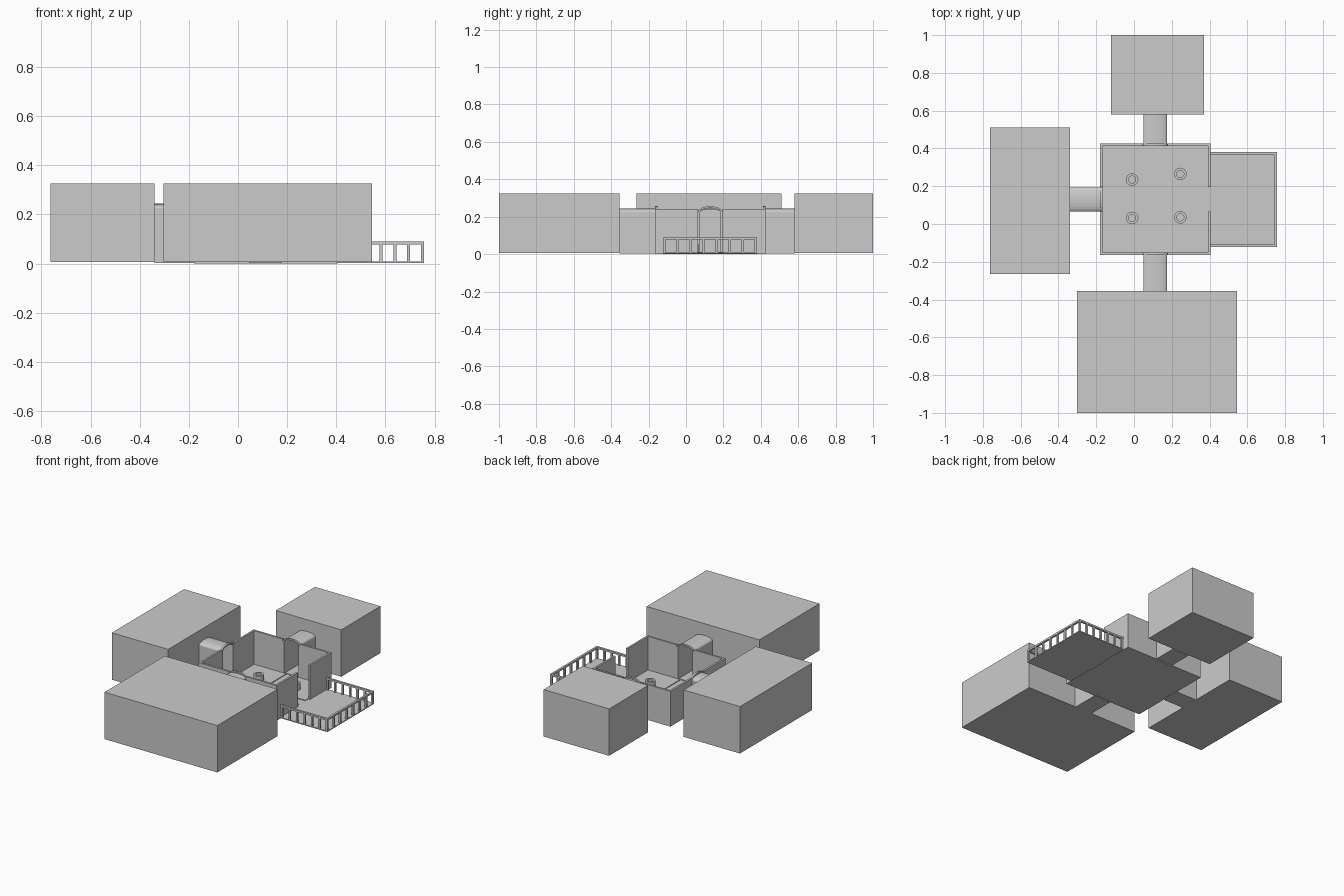
import bpy, bmesh, math
from mathutils import Matrix, Vector

if "Cube" in bpy.data.objects:
    bpy.data.objects.remove(bpy.data.objects["Cube"])


def make(name, bm):
    bmesh.ops.recalc_face_normals(bm, faces=bm.faces)
    me = bpy.data.meshes.new(name)
    bm.to_mesh(me)
    bm.free()
    ob = bpy.data.objects.new(name, me)
    bpy.context.collection.objects.link(ob)
    return ob


def add_box(bm, x0, x1, y0, y1, z0, z1):
    m = Matrix.Translation(((x0 + x1) / 2, (y0 + y1) / 2, (z0 + z1) / 2))
    bmesh.ops.create_cube(bm, size=1, matrix=m @ Matrix.Diagonal((x1 - x0, y1 - y0, z1 - z0, 1)))


def boxes(name, *items):
    bm = bmesh.new()
    for b in items:
        add_box(bm, *b)
    return make(name, bm)


def extrude(name, points, vec):
    bm = bmesh.new()
    f = bm.faces.new([bm.verts.new(p) for p in points])
    r = bmesh.ops.extrude_face_region(bm, geom=[f], use_keep_orig=True)
    bmesh.ops.translate(bm, vec=vec, verts=[v for v in r["geom"] if isinstance(v, bmesh.types.BMVert)])
    return make(name, bm)


def arch(half, spring, rise, n=10):
    # outline from one foot over the crown to the other foot
    arc = [(half * math.cos(math.pi * i / n), spring + rise * math.sin(math.pi * i / n)) for i in range(n + 1)]
    return [(half, BASE)] + arc + [(-half, BASE)]


def tunnel(name, axis, centre, a, b, half, spring, rise, t):
    # hollow arched shell running from a to b along an axis
    ring = arch(half, spring, rise) + arch(half - t, spring, rise - t)[::-1]
    if axis == "y":
        return extrude(name, [(centre + u, a, z) for u, z in ring], Vector((0, b - a, 0)))
    return extrude(name, [(a, centre + u, z) for u, z in ring], Vector((b - a, 0, 0)))


BASE = 0.006
TOP = 0.325
X0, X1, Y0, Y1 = -0.18, 0.405, -0.165, 0.425
CX, CY, T, WALL, D = 0.1125, 0.13, 0.013, 0.24, 0.065

# Closed outer buildings
boxes("south_block", (-0.303, 0.545, -1.0, -0.355, BASE, TOP))
boxes("west_block", (-0.763, -0.34, -0.265, 0.51, BASE, TOP))
boxes("north_block", (-0.122, 0.37, 0.58, 1.0, BASE, TOP))

# Courtyard walls, each split around a doorway
for n, y in (("south", Y0), ("north", Y1 - T)):
    boxes(n + "_wall", (X0, CX - D, y, y + T, 0, WALL), (CX + D, X1, y, y + T, 0, WALL))
    tunnel(n + "_door_arch", "y", CX, y, y + T, D, 0.226, 0.03, 0.01)
for n, x in (("west", X0), ("east", X1 - T)):
    boxes(n + "_wall", (x, x + T, Y0 + T, CY - D, 0, WALL), (x, x + T, CY + D, Y1 - T, 0, WALL))
tunnel("west_door_arch", "x", CY, X0, X0 + T, D, 0.226, 0.03, 0.01)

# Vaulted corridors and their floors
for n, axis, c, a, b in (("south", "y", CX, -0.355, Y0), ("north", "y", CX, Y1, 0.58),
                         ("west", "x", CY, -0.34, X0)):
    tunnel(n + "_corridor", axis, c, a, b, 0.063, 0.226, 0.019, 0.006)
    s = (c - 0.063, c + 0.063)
    boxes(n + "_corridor_floor", (*s, a, b, 0.002, 0.008) if axis == "y" else (a, b, *s, 0.002, 0.008))

# Courtyard floor with four raised corner beds around the cross path
boxes("courtyard_path", (X0 + T / 2, X1 - T / 2, Y0 + T / 2, Y1 - T / 2, 0, 0.007))
for sx, ex in ((-1, X0 + T), (1, X1 - T)):
    for sy, ey in ((-1, Y0 + T), (1, Y1 - T)):
        px, py = CX + sx * 0.0375, CY + sy * 0.033
        pts = [(px, ey), (px, py + sy * 0.055), (px + sx * 0.05, py), (ex, py), (ex, ey)]
        extrude("corner_bed", [(x, y, 0.0) for x, y in pts], Vector((0, 0, 0.012)))

# Round hollow planters
for x, y in ((-0.01, 0.235), (0.245, 0.265), (-0.01, 0.032), (0.245, 0.035)):
    bm = bmesh.new()
    bmesh.ops.create_cone(bm, cap_ends=True, segments=24, radius1=0.033, radius2=0.033, depth=0.044,
                          matrix=Matrix.Translation((x, y, 0.032)))
    top = [f for f in bm.faces if f.calc_center_median().z > 0.05]
    bmesh.ops.inset_region(bm, faces=top, thickness=0.014, depth=0)
    r = bmesh.ops.extrude_face_region(bm, geom=top)
    bmesh.ops.delete(bm, geom=top, context="FACES")
    bmesh.ops.translate(bm, vec=(0, 0, -0.03), verts=[v for v in r["geom"] if isinstance(v, bmesh.types.BMVert)])
    make("planter", bm)

# Terrace slab, posts and handrail
E, S, N, W = 0.757, -0.122, 0.38, 0.014
boxes("terrace_floor", (X1 - T, E, S, N, 0.002, 0.008))
boxes("terrace_rail", (X1, E, S, S + W, 0.078, 0.09), (X1, E, N - W, N, 0.078, 0.09),
      (E - W, E, S + W, N - W, 0.078, 0.09))
spots = [(E - W / 2, S + W / 2 + i * (N - S - W) / 7) for i in range(8)]
spots += [(E - W / 2 - i * 0.056, y) for i in range(1, 7) for y in (S + W / 2, N - W / 2)]
boxes("terrace_posts", *[(x - 0.006, x + 0.006, y - 0.006, y + 0.006, 0.006, 0.08) for x, y in spots])
